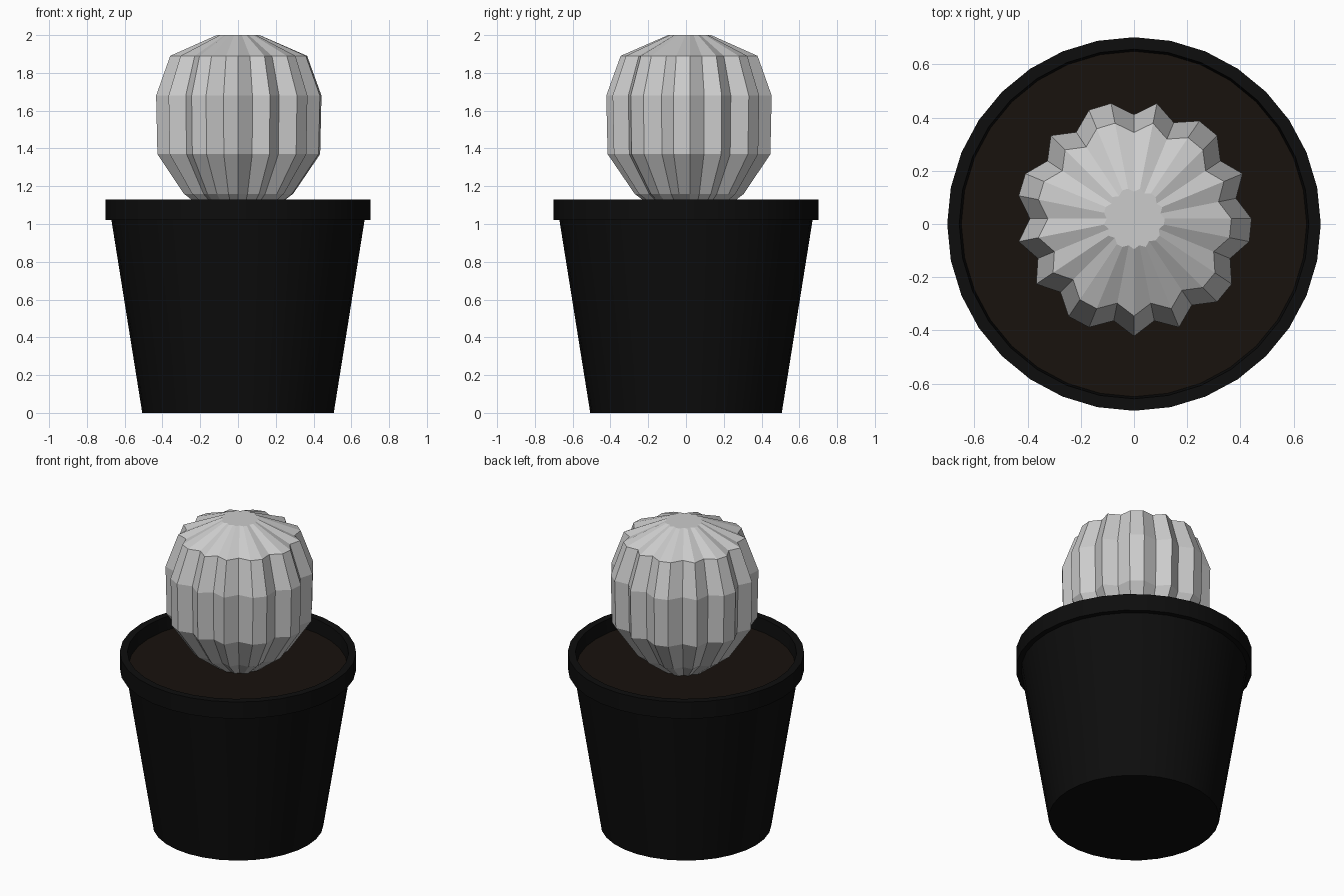
import bpy, bmesh
from math import sin, cos, tau

if "Cube" in bpy.data.objects:
    bpy.data.objects.remove(bpy.data.objects["Cube"])

SIDES = 32


def material(name, rgb):
    m = bpy.data.materials.new(name)
    m.diffuse_color = (*rgb, 1)
    m.use_nodes = True
    m.node_tree.nodes["Principled BSDF"].inputs["Base Color"].default_value = m.diffuse_color
    return m


def lathe(name, profile, mat=None, radius_scale=None, centre_y=0.0):
    """Stack rings of (radius, z), cap both ends."""
    bm = bmesh.new()
    rings = []
    for r, z in profile:
        ring = []
        for i in range(SIDES):
            a = tau * i / SIDES
            k = r * (radius_scale(i) if radius_scale else 1)
            ring.append(bm.verts.new((k * cos(a), k * sin(a) + centre_y, z)))
        rings.append(ring)
    for lo, hi in zip(rings, rings[1:]):
        for i in range(SIDES):
            j = (i + 1) % SIDES
            bm.faces.new((lo[i], lo[j], hi[j], hi[i]))
    bm.faces.new(rings[0][::-1])
    bm.faces.new(rings[-1])
    bmesh.ops.recalc_face_normals(bm, faces=bm.faces)
    me = bpy.data.meshes.new(name)
    bm.to_mesh(me)
    bm.free()
    ob = bpy.data.objects.new(name, me)
    bpy.context.collection.objects.link(ob)
    if mat:
        me.materials.append(mat)
    return ob


# Pot: tapered wall, stepped rim, hollow inside
pot = lathe("pot", [(0.507, 0), (0.67, 1.02), (0.702, 1.02), (0.702, 1.13),
                    (0.657, 1.13), (0.645, 1.0)],
            material("black_plastic", (0.004, 0.004, 0.004)))
bpy.context.view_layer.objects.active = pot
pot.select_set(True)
bpy.ops.object.shade_smooth_by_angle()

# Soil disc just below the rim
lathe("soil", [(0.645, 1.01), (0.649, 1.045)],
      material("dark_soil", (0.009, 0.006, 0.004)))

# Cactus: ribbed flat-shaded ball; some ribs are two segments wide
grooves = {1, 3, 6, 8, 11, 13, 16, 18, 20, 23, 25, 27, 30}
lathe("cactus", [(0.12, 1.03), (0.292, 1.16), (0.435, 1.37), (0.442, 1.68),
                 (0.366, 1.89), (0.115, 2.0)],
      radius_scale=lambda i: 0.885 if i in grooves else 1.0, centre_y=0.02)
